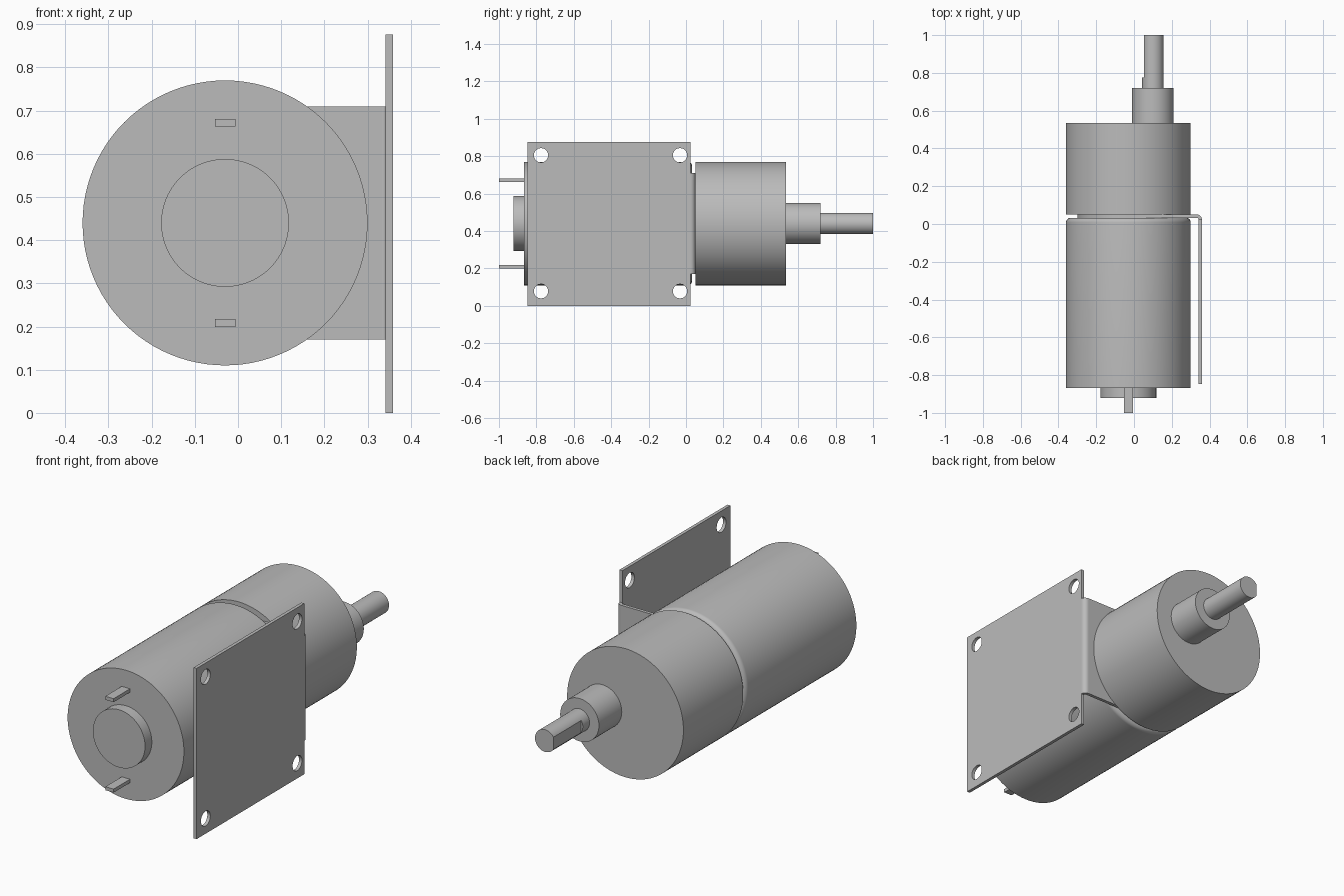
import bpy, bmesh, math
from mathutils import Matrix, Vector

cube = bpy.data.objects.get("Cube")
if cube:
    bpy.data.objects.remove(cube)

metal = bpy.data.materials.new("grey_metal")
metal.use_nodes = True
GREY = (0.5, 0.5, 0.5, 1)
metal.diffuse_color = GREY
metal.node_tree.nodes["Principled BSDF"].inputs["Base Color"].default_value = GREY

AXIS_X, AXIS_Z, RADIUS = -0.03, 0.44, 0.33
SHAFT_X = 0.10


def finish(name, bm, smooth=True):
    bmesh.ops.recalc_face_normals(bm, faces=bm.faces)
    mesh = bpy.data.meshes.new(name)
    bm.to_mesh(mesh)
    bm.free()
    mesh.materials.append(metal)
    obj = bpy.data.objects.new(name, mesh)
    bpy.context.collection.objects.link(obj)
    if smooth:
        bpy.ops.object.select_all(action='DESELECT')
        obj.select_set(True)
        bpy.context.view_layer.objects.active = obj
        bpy.ops.object.shade_smooth_by_angle(angle=math.radians(30))
    return obj


def turned(name, x, profile, steps=96):
    """Solid of revolution about a y-directed axis; profile is (radius, y) pairs."""
    bm = bmesh.new()
    rings = []
    for r, y in profile:
        rings.append([bm.verts.new((x + r * math.cos(a), y, AXIS_Z + r * math.sin(a)))
                      for a in (math.tau * i / steps for i in range(steps))])
    for low, high in zip(rings, rings[1:]):
        for i in range(steps):
            j = (i + 1) % steps
            bm.faces.new((low[i], low[j], high[j], high[i]))
    bm.faces.new(rings[0])
    bm.faces.new(rings[-1])
    return finish(name, bm)


def prism(name, outline, offset, smooth=True):
    """Extrude a planar outline along an offset."""
    bm = bmesh.new()
    face = bm.faces.new([bm.verts.new(p) for p in outline])
    new = bmesh.ops.extrude_face_region(bm, geom=[face], use_keep_orig=True)["geom"]
    bmesh.ops.translate(bm, vec=Vector(offset),
                        verts=[v for v in new if isinstance(v, bmesh.types.BMVert)])
    return finish(name, bm, smooth)


def box(name, low, high):
    bm = bmesh.new()
    bmesh.ops.create_cube(bm, size=1)
    low, high = Vector(low), Vector(high)
    bmesh.ops.transform(bm, verts=bm.verts, matrix=Matrix.Translation((low + high) / 2)
                        @ Matrix.Diagonal((high - low).to_4d()))
    return finish(name, bm, False)


def arc(cx, cy, r, start, end, steps):
    for i in range(steps + 1):
        a = math.radians(start + (end - start) * i / steps)
        yield cx + r * math.cos(a), cy + r * math.sin(a)


# Motor can with rounded rear rim, gearbox, end cap and boss
rim = 0.025
turned("motor_can", AXIS_X, [(RADIUS, -0.867)] +
       list(arc(RADIUS - rim, 0.033 - rim, rim, 0, 90, 8)))
turned("gearbox", AXIS_X, [(RADIUS, 0.05), (RADIUS, 0.535)])
turned("end_cap", AXIS_X, [(0.148, -0.922), (0.148, -0.867)])
turned("shaft_boss", SHAFT_X, [(0.11, 0.535), (0.11, 0.72)], 64)

# Output shaft: round root, then a flat on the -x side
turned("shaft_root", SHAFT_X, [(0.057, 0.72), (0.057, 0.775)], 64)
flat = 147
prism("shaft_flatted", [(x, 0.775, z) for x, z in
                        arc(SHAFT_X, AXIS_Z, 0.057, -flat, flat, 52)], (0, 0.225, 0))

# Terminals
for side, label in ((1, "upper"), (-1, "lower")):
    z = AXIS_Z + side * 0.232
    box(label + "_terminal", (-0.053, -1, z - 0.009), (-0.006, -0.867, z + 0.009))

# Bracket side plate with four screw holes
plate = box("bracket_plate", (0.342, -0.848, 0), (0.359, 0.025, 0.876))
for y in (-0.775, -0.032):
    for z in (0.078, 0.805):
        bm = bmesh.new()
        bmesh.ops.create_cone(bm, cap_ends=True, segments=48, radius1=0.038,
                              radius2=0.038, depth=0.1,
                              matrix=Matrix.Translation((0.35, y, z))
                              @ Matrix.Rotation(math.pi / 2, 4, 'Y'))
        cutter = finish("hole_cutter", bm, False)
        cutter.hide_render = True
        cut = plate.modifiers.new("hole", 'BOOLEAN')
        cut.object, cut.solver = cutter, 'EXACT'
        bpy.context.view_layer.objects.active = plate
        bpy.ops.object.modifier_apply(modifier=cut.name)
        bpy.data.objects.remove(cutter)

# Bracket flange between motor and gearbox, round at its far end
half = 0.27
bend_x, bend_y = 0.334, 0.025
prism("bracket_flange", [(x, 0.033, z) for x, z in arc(AXIS_X, AXIS_Z, half, 90, 270, 40)] +
      [(bend_x, 0.033, AXIS_Z - half), (bend_x, 0.033, AXIS_Z + half)], (0, 0.017, 0))

# Rounded bend joining flange and plate
bend = list(arc(bend_x, bend_y, 0.025, 0, 90, 8)) + list(arc(bend_x, bend_y, 0.008, 90, 0, 8))
prism("bracket_bend", [(x, y, AXIS_Z - half) for x, y in bend], (0, 0, 2 * half))
